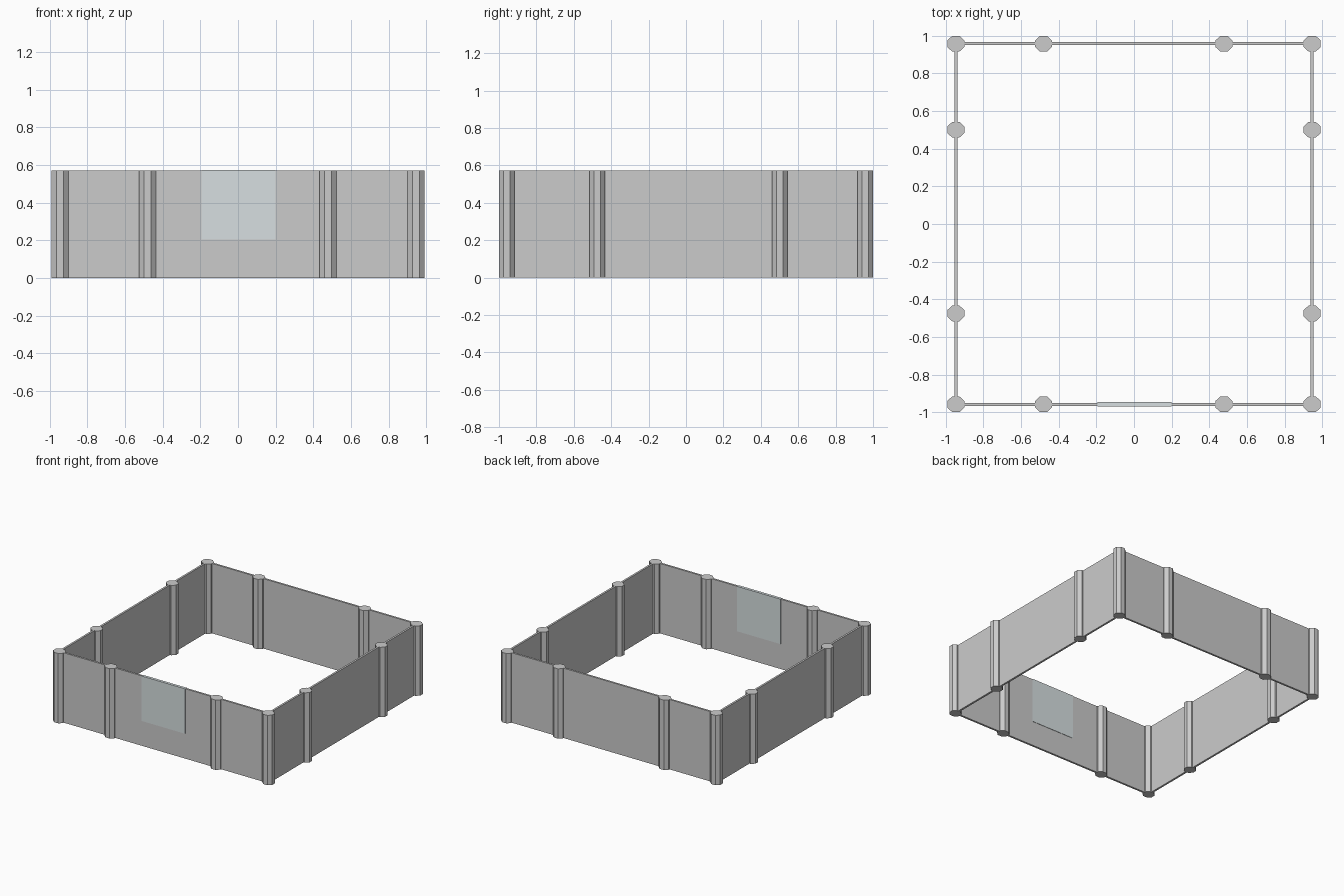
import bpy
import math

if "Cube" in bpy.data.objects:
    bpy.data.objects.remove(bpy.data.objects["Cube"])

H = 0.572            # wall and post height
CX, CY = 0.947, 0.958  # corner post centres
T = 0.016            # wall thickness


def box(name, x0, x1, y0, y1, z0, z1):
    bpy.ops.mesh.primitive_cube_add(size=1, location=((x0 + x1) / 2, (y0 + y1) / 2, (z0 + z1) / 2))
    ob = bpy.context.object
    ob.name = name
    ob.scale = (x1 - x0, y1 - y0, z1 - z0)
    bpy.ops.object.transform_apply(location=False, rotation=False, scale=True)
    return ob


def post(name, x, y):
    # octagon with flats facing the axes, slightly wider in x
    bpy.ops.mesh.primitive_cylinder_add(vertices=8, radius=1 / math.cos(math.pi / 8),
                                        depth=H, location=(x, y, H / 2),
                                        rotation=(0, 0, math.pi / 8))
    ob = bpy.context.object
    ob.name = name
    bpy.ops.object.transform_apply(location=False, rotation=True, scale=False)
    ob.scale = (0.045, 0.042, 1)
    bpy.ops.object.transform_apply(location=False, rotation=False, scale=True)


# Posts along front and back
for side, y in (("front", -CY), ("back", CY)):
    for i, x in enumerate((-CX, -0.481, 0.478, CX)):
        post(f"{side}_post_{i + 1}", x, y)

# Intermediate posts on left and right
for side, x in (("left", -CX), ("right", CX)):
    for i, y in enumerate((-0.475, 0.501)):
        post(f"{side}_post_{i + 1}", x, y)

# Walls
h = T / 2
for side, y in (("front", -CY), ("back", CY)):
    box(f"{side}_wall", -CX, CX, y - h, y + h, 0, H)
for side, x in (("left", -CX), ("right", CX)):
    box(f"{side}_wall", x - h, x + h, -CY, CY, 0, H)

# Window panel in the front wall, slightly proud on both faces
panel = box("front_window_panel", -0.195, 0.2, -CY - 0.012, -CY + 0.011, 0.205, H + 0.001)
mat = bpy.data.materials.new("panel_tint")
mat.diffuse_color = (0.68, 0.74, 0.75, 1)
mat.use_nodes = True
mat.node_tree.nodes["Principled BSDF"].inputs["Base Color"].default_value = mat.diffuse_color
panel.data.materials.append(mat)
